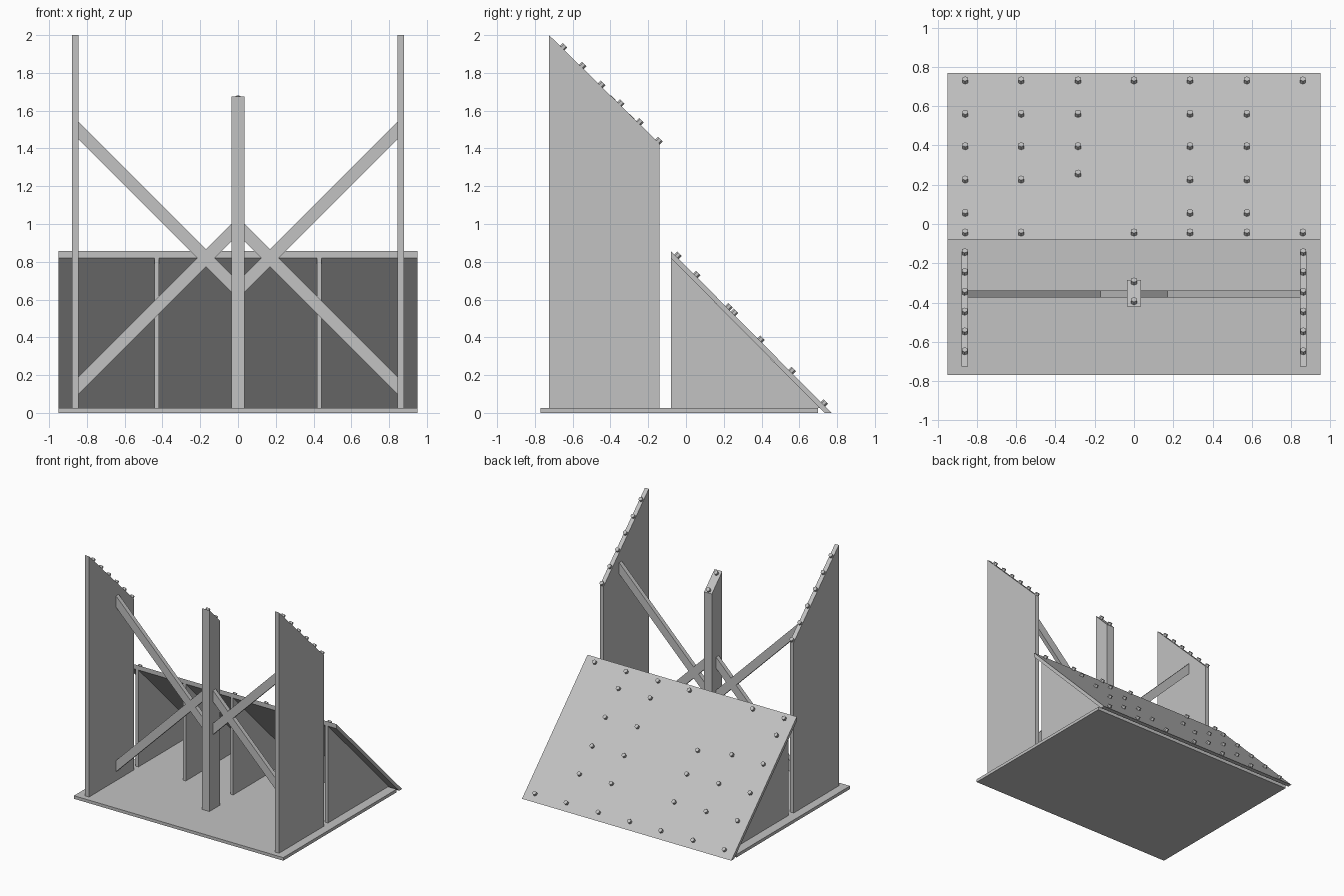
import bpy
from mathutils import Vector

if "Cube" in bpy.data.objects:
    bpy.data.objects.remove(bpy.data.objects["Cube"])

grey = bpy.data.materials.new("plain grey")
grey.diffuse_color = (0.54, 0.54, 0.54, 1)
grey.use_nodes = True
grey.node_tree.nodes["Principled BSDF"].inputs["Base Color"].default_value = grey.diffuse_color


def make(name, verts, faces):
    me = bpy.data.meshes.new(name)
    me.from_pydata(verts, [], faces)
    me.materials.append(grey)
    ob = bpy.data.objects.new(name, me)
    bpy.context.collection.objects.link(ob)
    return ob


def extrude(name, profile, a, b, place):
    """Prism of a closed 2D profile between depths a and b."""
    n = len(profile)
    verts = [place(p, q, d) for d in (a, b) for p, q in profile]
    faces = [tuple(range(n))[::-1], tuple(range(n, 2 * n))]
    faces += [(i, (i + 1) % n, n + (i + 1) % n, n + i) for i in range(n)]
    ob = make(name, verts, faces)
    # orient the faces outwards
    import bmesh
    bm = bmesh.new()
    bm.from_mesh(ob.data)
    bmesh.ops.recalc_face_normals(bm, faces=bm.faces)
    bm.to_mesh(ob.data)
    bm.free()
    return ob


def along_x(name, yz, x0, x1):
    return extrude(name, yz, x0, x1, lambda y, z, x: (x, y, z))


def along_y(name, xz, y0, y1):
    return extrude(name, xz, y0, y1, lambda x, z, y: (x, y, z))


def bolt(name, x, y, z):
    """Hexagonal bolt head standing on a 45 degree slope."""
    bpy.ops.mesh.primitive_cylinder_add(vertices=6, radius=0.017, depth=0.026)
    ob = bpy.context.object
    ob.name = name
    n = Vector((0, 1, 1)).normalized()
    ob.rotation_euler = n.to_track_quat('Z', 'Y').to_euler()
    ob.location = Vector((x, y, z)) + n * 0.008
    ob.data.materials.append(grey)


FLOOR = 0.025

# base board
along_x("base_board", [(-0.77, 0), (0.70, 0), (0.70, FLOOR), (-0.77, FLOOR)], -0.95, 0.95)

# sloping rear panel and the triangular ribs that carry it
along_x("sloped_panel", [(-0.08, 0.82), (-0.08, 0.857), (0.77, 0), (0.733, 0)], -0.95, 0.95)
for x in (-0.86, -0.43, 0, 0.43, 0.86):
    along_x("panel_rib", [(-0.08, FLOOR), (0.708, FLOOR), (-0.08, 0.82)], x - 0.0125, x + 0.0125)

# tall side walls with slanted tops
for s in (-1, 1):
    along_x("side_wall", [(-0.725, FLOOR), (-0.14, FLOOR), (-0.14, 1.425), (-0.725, 2.0)],
            s * 0.845, s * 0.88)

# centre post
along_x("centre_post", [(-0.42, FLOOR), (-0.285, FLOOR), (-0.285, 1.54), (-0.42, 1.675)],
        -0.035, 0.035)

# crossed diagonal braces between post and walls
H = 0.046
for s in (-1, 1):
    for name, outer, inner in (("rising_brace", 0.145, 0.955), ("falling_brace", 1.495, 0.685)):
        along_y(name, [(s * 0.845, outer - H), (s * 0.845, outer + H),
                       (s * 0.035, inner + H), (s * 0.035, inner - H)], -0.375, -0.34)

# bolts on the sloped panel, column by column
columns = {
    -0.86: (0.725, 0.555, 0.39, 0.22, 0.05, -0.05),
    -0.575: (0.725, 0.555, 0.39, 0.22, -0.05),
    -0.285: (0.725, 0.555, 0.39, 0.25),
    0: (0.725, -0.05),
    0.285: (0.725, 0.555, 0.39, 0.22, 0.05, -0.05),
    0.575: (0.725, 0.555, 0.39, 0.22, 0.05),
    0.86: (0.725, -0.05),
}
columns[0.575] += (-0.05,)
for x, ys in columns.items():
    for y in ys:
        bolt("panel_bolt", x, y, 0.777 - y * 1.008)

# bolts on the wall tops and the post top
for i in range(6):
    y = -0.15 - 0.101 * i
    for x in (-0.8625, 0.8625):
        bolt("wall_bolt", x, y, 1.425 - (y + 0.14) * 0.983)
for y in (-0.30, -0.40):
    bolt("post_bolt", 0, y, 1.255 - y)
